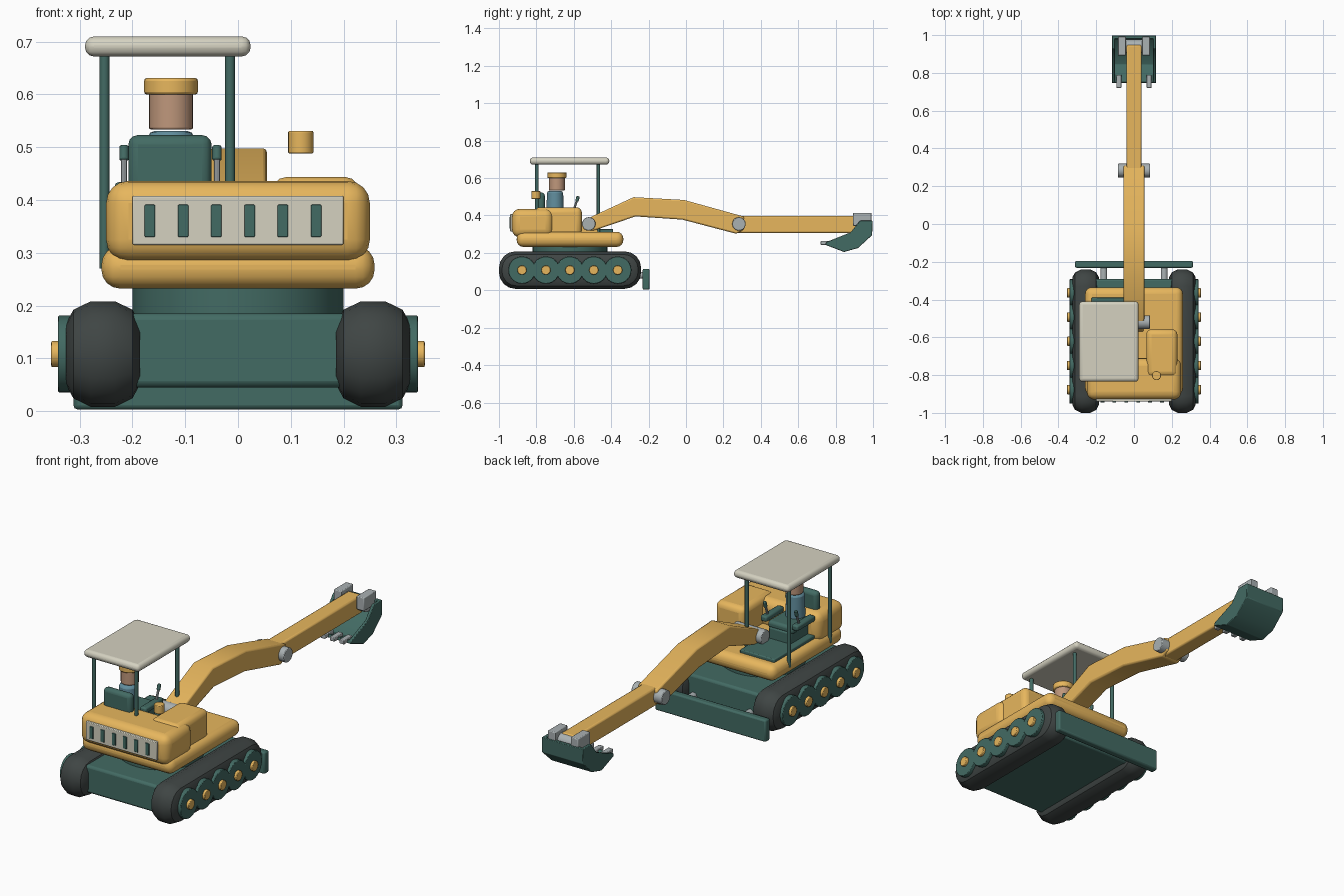
import bpy, bmesh, math
from mathutils import Vector

if "Cube" in bpy.data.objects:
    bpy.data.objects.remove(bpy.data.objects["Cube"])

PALETTE = {
    "yellow": (0.80, 0.47, 0.11), "green": (0.055, 0.145, 0.125),
    "rubber": (0.05, 0.06, 0.058), "cream": (0.66, 0.64, 0.53),
    "skin": (0.52, 0.31, 0.20), "blue": (0.12, 0.27, 0.34), "steel": (0.40, 0.44, 0.45),
}
MATS = {}
for key, rgb in PALETTE.items():
    MATS[key] = bpy.data.materials.new(key)
    MATS[key].diffuse_color = (*rgb, 1)


def finish(name, bm, color, bevel=0.0, segs=3):
    """Turn a bmesh into a coloured object with rounded edges."""
    bmesh.ops.recalc_face_normals(bm, faces=bm.faces)
    me = bpy.data.meshes.new(name)
    bm.to_mesh(me)
    bm.free()
    me.materials.append(MATS[color])
    ob = bpy.data.objects.new(name, me)
    bpy.context.collection.objects.link(ob)
    if bevel:
        mod = ob.modifiers.new("round", "BEVEL")
        mod.width, mod.segments = bevel, segs
        mod.limit_method, mod.angle_limit = "ANGLE", math.radians(35)
    bpy.ops.object.select_all(action="DESELECT")
    ob.select_set(True)
    bpy.context.view_layer.objects.active = ob
    bpy.ops.object.shade_smooth_by_angle(angle=math.radians(32))
    return ob


def box(name, x, y, z, color, bevel=0.005, segs=2):
    """Box from (min, max) pairs."""
    bm = bmesh.new()
    bmesh.ops.create_cube(bm, size=1)
    for v in bm.verts:
        v.co = Vector([(a + b) / 2 + c * (b - a) for (a, b), c in zip((x, y, z), v.co)])
    return finish(name, bm, color, bevel, segs)


def rod(name, p, q, r, color, r2=None, sides=24, bevel=0.003):
    """Cylinder or cone from p to q."""
    p, q = Vector(p), Vector(q)
    bm = bmesh.new()
    bmesh.ops.create_cone(bm, cap_ends=True, segments=sides, radius1=r,
                          radius2=r if r2 is None else r2, depth=(q - p).length)
    rot = Vector((0, 0, 1)).rotation_difference(q - p)
    for v in bm.verts:
        v.co = rot @ v.co + (p + q) / 2
    return finish(name, bm, color, bevel, 2)


def loft(name, rings, color, bevel=0.0):
    """Skin between equal-length rings of points, capped at both ends."""
    bm = bmesh.new()
    vs = [[bm.verts.new(c) for c in ring] for ring in rings]
    n = len(vs[0])
    for a, b in zip(vs, vs[1:]):
        for i in range(n):
            j = (i + 1) % n
            bm.faces.new((a[i], a[j], b[j], b[i]))
    bm.faces.new(vs[0])
    bm.faces.new(vs[-1])
    return finish(name, bm, color, bevel, 2)


def plate(name, profile, x0, x1, color, bevel=0.006):
    """Side profile (y, z) extruded across x."""
    return loft(name, [[(x, y, z) for y, z in profile] for x in (x0, x1)], color, bevel)


def rounded(x, inset):
    """Rounded side outline of a track, shrunk by inset."""
    r = 0.088 - inset * 0.7
    hy, hz = 0.38 - inset, 0.1 - inset
    pts = []
    for k, (sy, sz) in enumerate(((1, 1), (-1, 1), (-1, -1), (1, -1))):
        rr = min(r, hz)
        for i in range(5):
            a = math.pi / 2 * (k + i / 4.001)
            pts.append((x, -0.62 + sy * (hy - rr) + rr * math.cos(a),
                        0.108 + sz * (hz - rr) + rr * math.sin(a)))
    return pts


# Tracks, road wheels and hubs
for s, side in ((-1, "left"), (1, "right")):
    section = ((-0.07, 0.042), (-0.056, 0.016), (-0.023, 0), (0.023, 0), (0.056, 0.016), (0.07, 0.042))
    loft(side + "_track", [rounded(s * 0.256 + o, i) for o, i in section], "rubber")
    for k in range(5):
        y = -0.877 + k * 0.128
        rod(f"{side}_wheel_{k}", (s * 0.315, y, 0.108), (s * 0.341, y, 0.108), 0.073, "green")
        rod(f"{side}_hub_{k}", (s * 0.335, y, 0.108), (s * 0.354, y, 0.108), 0.025, "yellow", sides=16)
    rod(side + "_blade_arm", (s * 0.16, -0.32, 0.08), (s * 0.16, -0.22, 0.08), 0.018, "steel", sides=16)

# Undercarriage, dozer blade and slew ring
box("undercarriage", (-0.21, 0.21), (-0.94, -0.29), (0.045, 0.185), "green", 0.012)
box("dozer_blade", (-0.312, 0.312), (-0.232, -0.195), (0.003, 0.115), "green", 0.008)
rod("slew_ring", (0, -0.62, 0.18), (0, -0.62, 0.245), 0.2, "green", sides=40)

# Upper body
box("deck", (-0.259, 0.259), (-0.905, -0.335), (0.232, 0.313), "yellow", 0.036, 4)
box("counterweight", (-0.25, 0.25), (-0.93, -0.71), (0.283, 0.436), "yellow", 0.042, 4)
box("engine_hood", (0.065, 0.23), (-0.81, -0.557), (0.29, 0.444), "yellow", 0.028, 3)
box("grille_panel", (-0.2, 0.2), (-0.94, -0.91), (0.315, 0.408), "cream", 0.003)
for k in range(6):
    x = -0.167 + k * 0.063
    box(f"grille_slot_{k}", (x - 0.01, x + 0.01), (-0.945, -0.93), (0.33, 0.391), "green", 0.002)
rod("exhaust_cap", (0.119, -0.803, 0.488), (0.119, -0.803, 0.531), 0.024, "yellow")

# Cab floor, seat and controls
box("cab_floor", (-0.225, -0.03), (-0.72, -0.39), (0.305, 0.329), "green")
box("seat_base", (-0.19, -0.065), (-0.74, -0.57), (0.32, 0.385), "green", 0.008)
box("seat_cushion", (-0.2, -0.055), (-0.77, -0.575), (0.375, 0.413), "green", 0.014, 3)
box("seat_back", (-0.208, -0.05), (-0.795, -0.755), (0.385, 0.523), "green", 0.018, 3)
for s, side in ((-1, "left"), (1, "right")):
    x = -0.128 + s * 0.088
    box(side + "_armrest", (x - 0.018, x + 0.018), (-0.71, -0.565), (0.405, 0.434), "green", 0.008)
    rod(side + "_lever", (x, -0.60, 0.43), (x, -0.582, 0.483), 0.006, "steel", sides=10, bevel=0)
    rod(side + "_lever_knob", (x, -0.584, 0.475), (x, -0.576, 0.503), 0.009, "green", sides=12)

# Operator
rod("operator_body", (-0.127, -0.70, 0.40), (-0.127, -0.70, 0.531), 0.047, "blue", 0.043, bevel=0.012)
rod("operator_head", (-0.127, -0.69, 0.534), (-0.127, -0.69, 0.605), 0.042, "skin")
rod("operator_hat", (-0.127, -0.69, 0.6), (-0.127, -0.69, 0.631), 0.051, "yellow", bevel=0.005)

# Canopy on four posts
box("canopy", (-0.29, 0.024), (-0.835, -0.41), (0.672, 0.71), "cream", 0.017, 3)
for x in (-0.253, -0.015):
    for y in (-0.797, -0.468):
        rod("canopy_post", (x, y, 0.27), (x, y, 0.68), 0.0095, "green", sides=12, bevel=0)

# Boom, stick and pivot pins
plate("boom_bracket", [(-0.58, 0.29), (-0.46, 0.29), (-0.49, 0.36), (-0.55, 0.36)], -0.05, 0.05, "yellow")
plate("boom", [(-0.545, 0.375), (-0.28, 0.498), (-0.01, 0.483), (0.31, 0.394),
               (0.31, 0.325), (0.27, 0.302), (-0.02, 0.378), (-0.27, 0.395), (-0.505, 0.315)],
      -0.055, 0.055, "yellow", 0.008)
box("stick", (-0.04, 0.04), (0.25, 0.948), (0.307, 0.398), "yellow", 0.008)
for name, y, z, half in (("boom_pin", -0.52, 0.355, 0.084), ("stick_pin", 0.283, 0.355, 0.086),
                         ("bucket_pin", 0.94, 0.358, 0.075)):
    rod(name, (-half, y, z), (half, y, z), 0.036, "steel")

# Bucket: curved shell, side plates, hanger lugs and teeth
outer = [(0.745, 0.243), (0.845, 0.205), (0.92, 0.226), (0.995, 0.295), (0.998, 0.372)]
inner = [(0.98, 0.372), (0.977, 0.303), (0.912, 0.243), (0.845, 0.223), (0.75, 0.258)]
plate("bucket_shell", outer + inner, -0.115, 0.115, "green", 0.003)
for s, side in ((-1, "left"), (1, "right")):
    plate(side + "_bucket_side", outer + [(0.93, 0.372), (0.88, 0.31), (0.75, 0.258)],
          s * 0.101, s * 0.116, "green", 0.003)
    box(side + "_bucket_lug", (s * 0.064 - 0.021, s * 0.064 + 0.021), (0.892, 0.992),
        (0.345, 0.413), "steel", 0.004)
for k in range(4):
    x = -0.08 + k * 0.0533
    box(f"bucket_tooth_{k}", (x - 0.013, x + 0.013), (0.72, 0.79), (0.243, 0.264), "steel", 0.003)

for m in bpy.data.materials:
    if m.users and not m.is_grease_pencil:
        m.use_nodes = True
        m.node_tree.nodes["Principled BSDF"].inputs["Base Color"].default_value = m.diffuse_color
